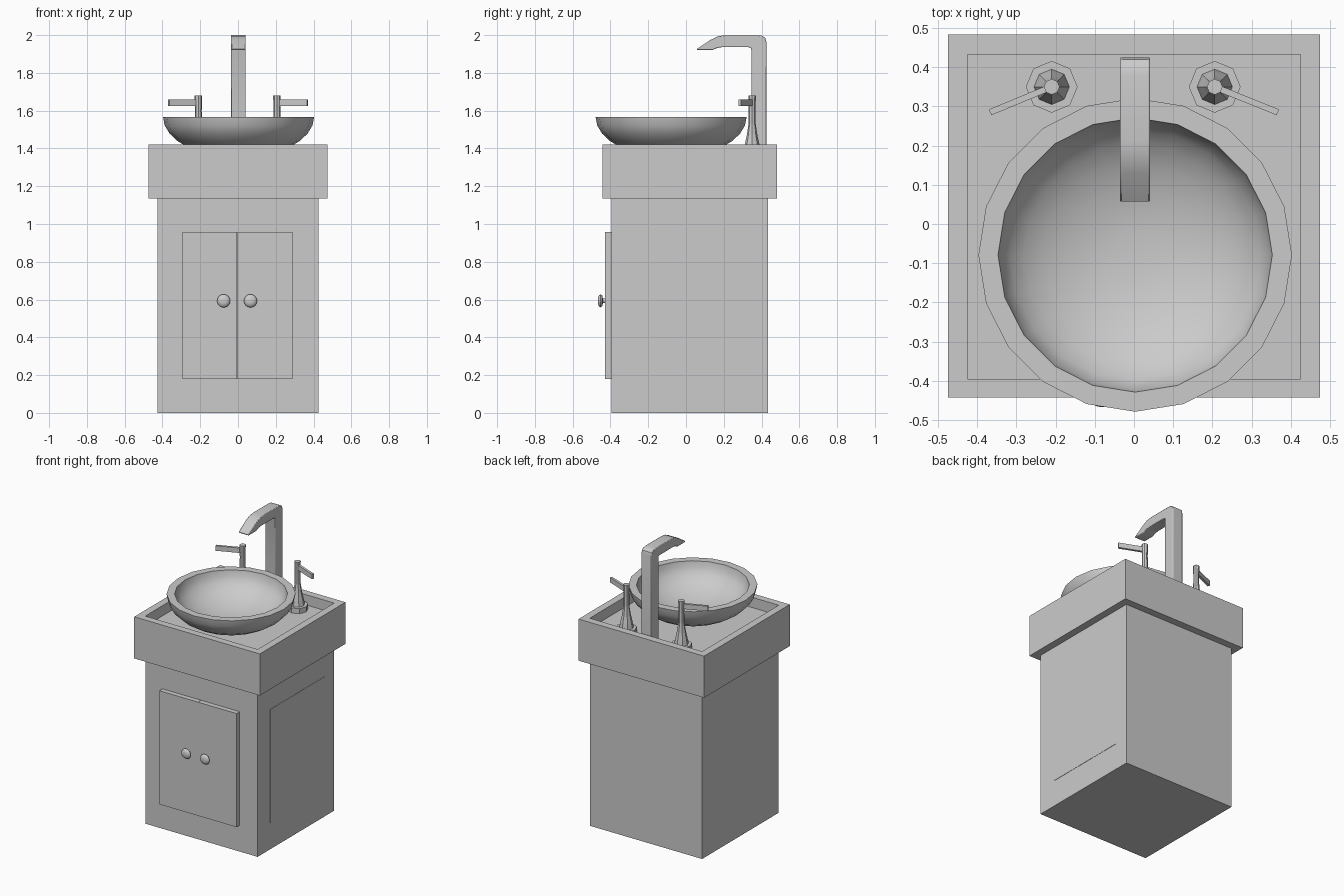
import bpy, bmesh
from math import sin, cos, pi, radians, atan2, hypot
from mathutils import Vector, Matrix

if "Cube" in bpy.data.objects:
    bpy.data.objects.remove(bpy.data.objects["Cube"])


def finish(name, bm, smooth=None):
    bmesh.ops.recalc_face_normals(bm, faces=bm.faces)
    me = bpy.data.meshes.new(name)
    bm.to_mesh(me)
    bm.free()
    ob = bpy.data.objects.new(name, me)
    bpy.context.collection.objects.link(ob)
    if smooth:
        bpy.ops.object.select_all(action='DESELECT')
        ob.select_set(True)
        bpy.context.view_layer.objects.active = ob
        bpy.ops.object.shade_smooth_by_angle(angle=radians(smooth))
    return ob


def loft(name, rings, smooth=None):
    """Skin a list of equal-length point rings and cap both ends."""
    bm = bmesh.new()
    vs = [[bm.verts.new(p) for p in r] for r in rings]
    n = len(vs[0])
    for a, b in zip(vs, vs[1:]):
        for i in range(n):
            j = (i + 1) % n
            bm.faces.new((a[i], a[j], b[j], b[i]))
    bm.faces.new(vs[0])
    bm.faces.new(vs[-1])
    return finish(name, bm, smooth)


def rect(x0, x1, y0, y1, z):
    return [(x0, y0, z), (x1, y0, z), (x1, y1, z), (x0, y1, z)]


def box(name, x0, x1, y0, y1, z0, z1):
    return loft(name, [rect(x0, x1, y0, y1, z0), rect(x0, x1, y0, y1, z1)])


def lathe(name, profile, n, origin, axis='Z', smooth=None):
    """Revolve (radius, height) pairs about the vertical or -y axis."""
    rot = Matrix.Rotation(pi / 2, 3, 'X') if axis == '-Y' else Matrix.Identity(3)
    rings = [[Vector(origin) + rot @ Vector((r * cos(2 * pi * i / n), r * sin(2 * pi * i / n), h))
              for i in range(n)] for r, h in profile]
    return loft(name, rings, smooth)


FLOOR = 1.35

# Cabinet with a very slightly raised panel on the right side
box("cabinet", -.425, .425, -.395, .433, 0, 1.135)
box("side_panel", .41, .427, -.26, .33, .18, .957)

# Counter with recessed tray
loft("counter", [rect(-.475, .475, -.443, .483, 1.135), rect(-.475, .475, -.443, .483, 1.42),
                 rect(-.425, .425, -.395, .433, 1.42), rect(-.425, .425, -.395, .433, FLOOR)])

# Doors and knobs
for side, s in (("left", -1), ("right", 1)):
    xs = sorted((-.003 + s * .001, -.003 + s * .292))
    box(side + "_door", xs[0], xs[1], -.429, -.39, .18, .957)
    lathe(side + "_knob", [(.012, 0), (.012, .012), (.028, .015), (.035, .024),
                           (.029, .033), (.016, .038), (.004, .039)],
          16, (-.005 + s * .071, -.428, .593), '-Y', 50)

# Vessel bowl: outer ellipse up, flat rim, inner ellipse down to the drain
RIM = 1.567
outer = [(.4 * cos(a), RIM - .217 * sin(a)) for a in (radians(d) for d in (72, 60, 48, 36, 24, 12, 0))]
inner = [(.35 * cos(a), RIM - .185 * sin(a)) for a in (radians(d) for d in (0, 12, 24, 36, 48, 60, 71, 80.6))]
lathe("basin", [(.06, FLOOR)] + outer + inner, 20, (.003, -.079, 0), smooth=35)

# Tap: side profile extruded across x, with softened edges
profile = [(.425, FLOOR), (.425, 1.965), (.42, 1.985), (.405, 1.996), (.38, 2), (.21, 2),
           (.17, 1.994), (.13, 1.975), (.057, 1.927), (.057, 1.921), (.14, 1.921),
           (.165, 1.932), (.19, 1.936), (.33, 1.936), (.343, 1.933), (.347, 1.92), (.347, FLOOR)]
tap = loft("tap", [[(x, y, z) for y, z in profile] for x in (-.036, .041)], 35)
bev = tap.modifiers.new("edges", 'BEVEL')
bev.width, bev.segments, bev.limit_method, bev.angle_limit = .008, 2, 'ANGLE', radians(60)

# Handles: octagonal foot, tapered stem and angled lever
for side, s in (("left", -1), ("right", 1)):
    c = Vector((-.002 + s * .208, .35, 0))
    lathe(side + "_handle_foot", [(.066, FLOOR), (.066, 1.385)], 8, c)
    lathe(side + "_handle_stem", [(.046, 1.38), (.039, 1.42), (.028, 1.47), (.019, 1.53),
                                  (.018, 1.6), (.02, 1.68)], 8, c)
    tip = Vector((s * .367, .285, 0))
    d = (tip - c).normalized()
    w = Vector((-d.y, d.x, 0)) * .008
    plan = [c + w, c - w, tip - w, tip + w]
    loft(side + "_lever", [[p + Vector((0, 0, z)) for p in plan] for z in (1.626, 1.66)])
